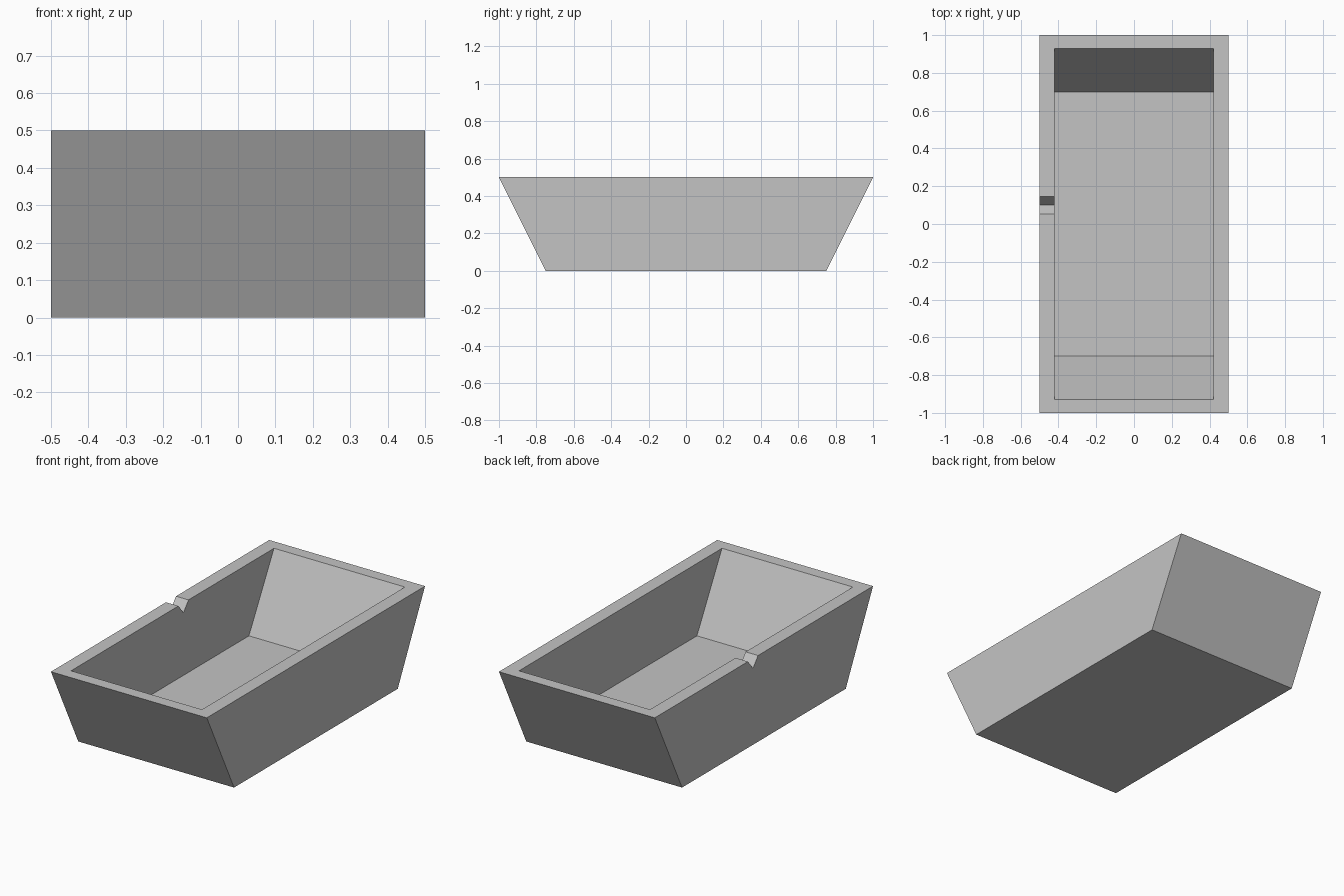
import bpy

if "Cube" in bpy.data.objects:
    bpy.data.objects.remove(bpy.data.objects["Cube"])

grey = bpy.data.materials.new("plain grey")
grey.diffuse_color = (0.55, 0.55, 0.55, 1)
grey.use_nodes = True
grey.node_tree.nodes["Principled BSDF"].inputs["Base Color"].default_value = grey.diffuse_color


def prism(name, loops, faces):
    """Mesh from a list of rings of points and its faces."""
    mesh = bpy.data.meshes.new(name)
    mesh.from_pydata([p for ring in loops for p in ring], [], faces)
    mesh.materials.append(grey)
    obj = bpy.data.objects.new(name, mesh)
    bpy.context.collection.objects.link(obj)
    return obj


def rect(hx, hy, z):
    return [(-hx, -hy, z), (hx, -hy, z), (hx, hy, z), (-hx, hy, z)]


# Open tub: outer base, outer rim, inner rim, inner floor
rings = [rect(0.5, 0.75, 0), rect(0.5, 1, 0.5),
         rect(0.42, 0.93, 0.5), rect(0.42, 0.70, 0.08)]
faces = [(3, 2, 1, 0), (12, 13, 14, 15)]
for r in range(3):
    for i in range(4):
        j = (i + 1) % 4
        faces.append((r * 4 + i, r * 4 + j, r * 4 + 4 + j, r * 4 + 4 + i))
tub = prism("tub", rings, faces)

# V-shaped notch through the left rim
y, half, depth, over = 0.10, 0.046, 0.057, 0.02
spread = half * (depth + over) / depth
ends = [[(x, y - spread, 0.5 + over), (x, y, 0.5 - depth),
         (x, y + spread, 0.5 + over)] for x in (-0.6, -0.35)]
cutter = prism("notch_cutter", ends,
               [(0, 2, 1), (3, 4, 5), (0, 1, 4, 3), (1, 2, 5, 4), (2, 0, 3, 5)])
cutter.hide_render = True
cutter.hide_viewport = True

cut = tub.modifiers.new("notch", 'BOOLEAN')
cut.operation = 'DIFFERENCE'
cut.solver = 'EXACT'
cut.object = cutter
